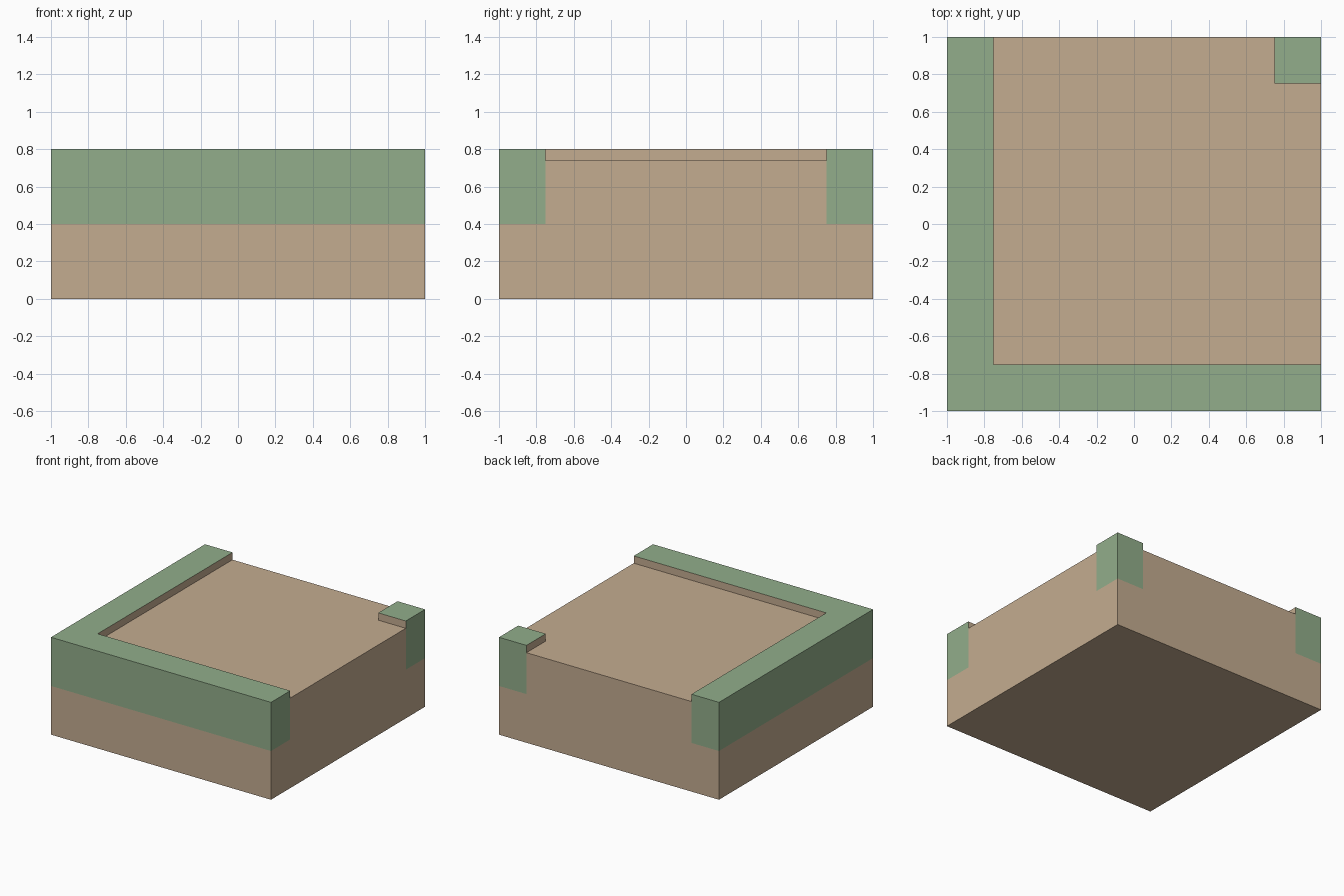
import bpy
import bmesh

if "Cube" in bpy.data.objects:
    bpy.data.objects.remove(bpy.data.objects["Cube"])


def material(name, rgb):
    m = bpy.data.materials.new(name)
    m.diffuse_color = (*rgb, 1)
    m.use_nodes = True
    m.node_tree.nodes["Principled BSDF"].inputs["Base Color"].default_value = m.diffuse_color
    return m


# Grid lines of the block: border strips in x and y, colour band and floor in z
LINES = ((-1, -0.75, 0.75, 1), (-1, -0.75, 0.75, 1), (0, 0.4, 0.74, 0.8))


def border(c):
    """Front strip, left strip and the lone back right corner."""
    return c[0] == 0 or c[1] == 0 or (c[0] == 2 and c[1] == 2)


def inside(c):
    return all(0 <= v <= 2 for v in c)


def solid(c):
    return inside(c) and (c[2] < 2 or border(c))


bm = bmesh.new()
cells = [(i, j, k) for i in range(3) for j in range(3) for k in range(3)]
for c in filter(solid, cells):
    for axis in range(3):
        for side in (0, 1):
            n = list(c)
            n[axis] += 2 * side - 1
            if solid(n):
                continue
            # Outer face of this cell
            u, v = (axis + 1) % 3, (axis + 2) % 3
            corners = []
            for a, b in ((0, 0), (1, 0), (1, 1), (0, 1)):
                p = [0, 0, 0]
                p[axis] = LINES[axis][c[axis] + side]
                p[u] = LINES[u][c[u] + a]
                p[v] = LINES[v][c[v] + b]
                corners.append(bm.verts.new(p))
            face = bm.faces.new(corners if side else corners[::-1])
            # Green covers the rim's top and outer sides above the band
            face.material_index = int(border(c) and c[2] > 0 and not inside(n))

bmesh.ops.remove_doubles(bm, verts=bm.verts, dist=1e-4)
# Merge coplanar faces of one colour
bmesh.ops.dissolve_limit(bm, angle_limit=0.01, verts=bm.verts, edges=bm.edges,
                         delimit={'MATERIAL'})
bmesh.ops.recalc_face_normals(bm, faces=bm.faces)

mesh = bpy.data.meshes.new("ground_block")
bm.to_mesh(mesh)
bm.free()
mesh.materials.append(material("sandy_brown", (0.552, 0.413, 0.28)))
mesh.materials.append(material("grass_green", (0.287, 0.423, 0.256)))
block = bpy.data.objects.new("ground_block", mesh)
bpy.context.collection.objects.link(block)
